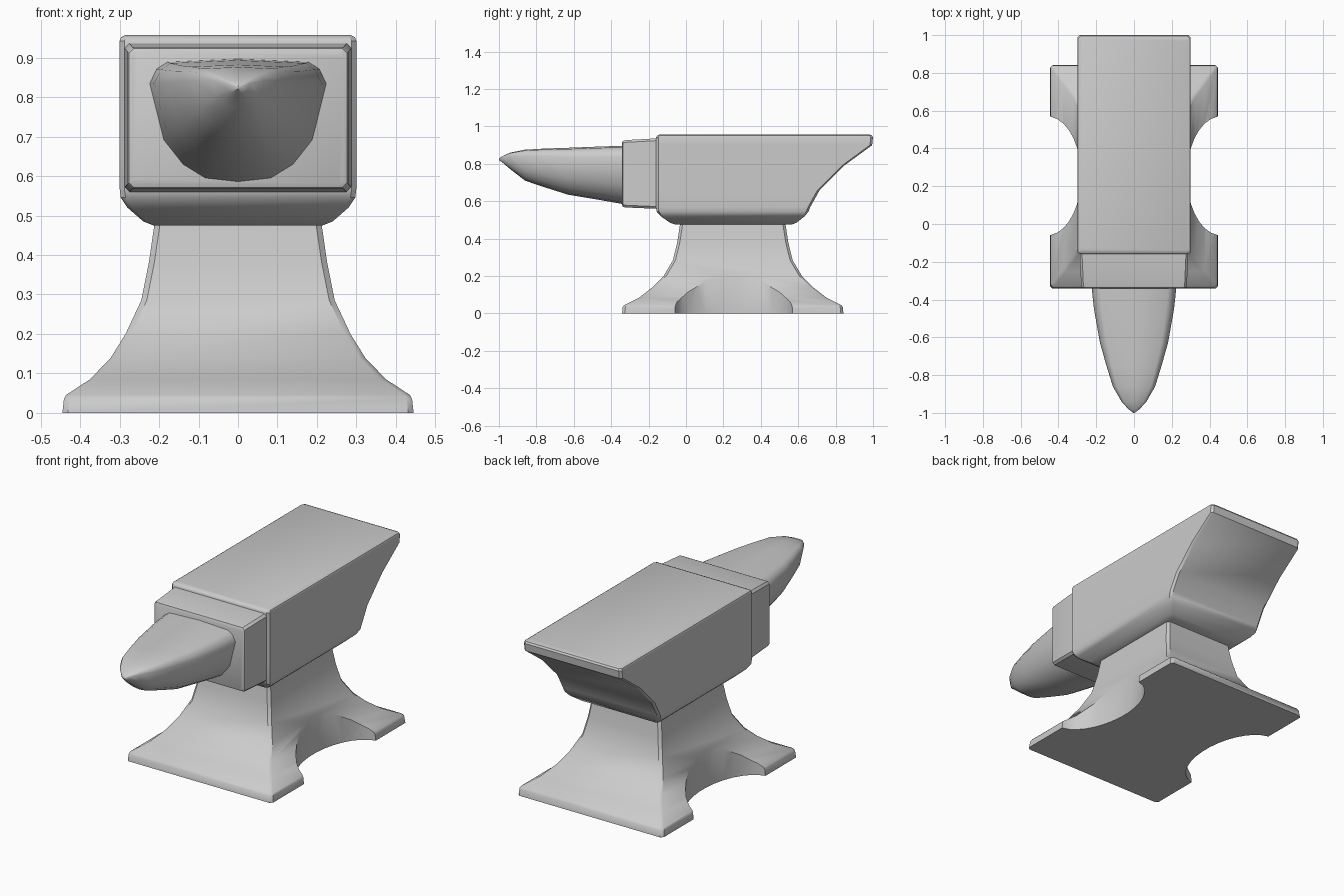
import bpy, bmesh, math

if "Cube" in bpy.data.objects:
    bpy.data.objects.remove(bpy.data.objects["Cube"])


def loft(name, rings):
    """Skin a list of equal-length point rings and cap both ends."""
    bm = bmesh.new()
    vr = [[bm.verts.new(p) for p in r] for r in rings]
    n = len(vr[0])
    for a, b in zip(vr, vr[1:]):
        for i in range(n):
            j = (i + 1) % n
            bm.faces.new((a[i], a[j], b[j], b[i]))
    bm.faces.new(vr[0][::-1])
    bm.faces.new(vr[-1])
    bmesh.ops.recalc_face_normals(bm, faces=bm.faces[:])
    me = bpy.data.meshes.new(name)
    bm.to_mesh(me)
    bm.free()
    ob = bpy.data.objects.new(name, me)
    bpy.context.collection.objects.link(ob)
    return ob


def rect(hx, b0, b1, c):
    """Chamfered rectangle, x in +-hx and second axis b0..b1."""
    return [(-hx + c, b0), (hx - c, b0), (hx, b0 + c), (hx, b1 - c),
            (hx - c, b1), (-hx + c, b1), (-hx, b1 - c), (-hx, b0 + c)]


def activate(ob):
    bpy.ops.object.select_all(action='DESELECT')
    ob.select_set(True)
    bpy.context.view_layer.objects.active = ob


def smooth(ob, deg=35):
    activate(ob)
    bpy.ops.object.shade_smooth_by_angle(angle=math.radians(deg))


# Main body with flat face and overhanging heel: z, half width, front y, back y
body = [(.475, .215, -.055, .565), (.485, .24, -.085, .59), (.52, .28, -.135, .635),
        (.545, .297, -.157, .655), (.57, .3, -.16, .665), (.66, .3, -.16, .715),
        (.79, .3, -.16, .845), (.90, .3, -.16, .995), (.942, .3, -.16, 1.0),
        (.952, .296, -.153, .994), (.957, .286, -.14, .98)]
smooth(loft("anvil_body", [[(x, y, z) for x, y in rect(hx, y0, y1, .012)]
                           for z, hx, y0, y1 in body]))

# Step block between face and horn: y, half width, bottom z, top z
step = [(-.13, .288, .558, .937), (-.16, .287, .56, .936), (-.325, .28, .567, .927),
        (-.337, .276, .571, .923), (-.342, .266, .58, .914)]
smooth(loft("horn_step", [[(x, y, z) for x, z in rect(hx, z0, z1, .012)]
                          for y, hx, z0, z1 in step]))

# Horn: unit cross-section scaled along y (y, half width, bottom z, top z)
half = [(.37, .03), (.62, .14), (.84, .34), (1, .80), (.92, .92), (.8, .975)]
section = [(0, 0)] + half + [(0, 1)] + [(-u, v) for u, v in half[::-1]]
horn = [(-.32, .226, .582, .897), (-.45, .212, .605, .893), (-.63, .18, .635, .886),
        (-.75, .146, .673, .882), (-.86, .112, .71, .876), (-.94, .066, .772, .86),
        (-.98, .03, .806, .842), (-1.0, .004, .82, .828)]
smooth(loft("horn", [[(u * w, y, b + v * (t - b)) for u, v in section]
                     for y, w, b, t in horn]), 50)

# Flared base: z, half width, half depth about y = 0.25
base = [(0, .445, .592), (.035, .441, .588), (.045, .436, .58), (.085, .375, .50),
        (.14, .322, .43), (.20, .285, .37), (.285, .245, .32), (.38, .226, .297),
        (.49, .21, .28)]
foot = loft("flared_base", [[(x, y, z) for x, y in rect(hx, .25 - d, .25 + d, .014)]
                            for z, hx, d in base])

# Scooped recesses on both sides of the base
for s in (-1, 1):
    ring = [(s * .46 + .18 * math.cos(a), .255 + .315 * math.sin(a))
            for a in (2 * math.pi * (i + .5) / 32 for i in range(32))]
    cutter = loft("side_scoop_cutter", [[(x, y, z) for x, y in ring] for z in (-.1, .4)])
    cutter.hide_render = True
    mod = foot.modifiers.new("scoop", 'BOOLEAN')
    mod.operation = 'DIFFERENCE'
    mod.solver = 'EXACT'
    mod.object = cutter
    activate(foot)
    bpy.ops.object.modifier_apply(modifier=mod.name)
    bpy.data.objects.remove(cutter, do_unlink=True)
smooth(foot)
